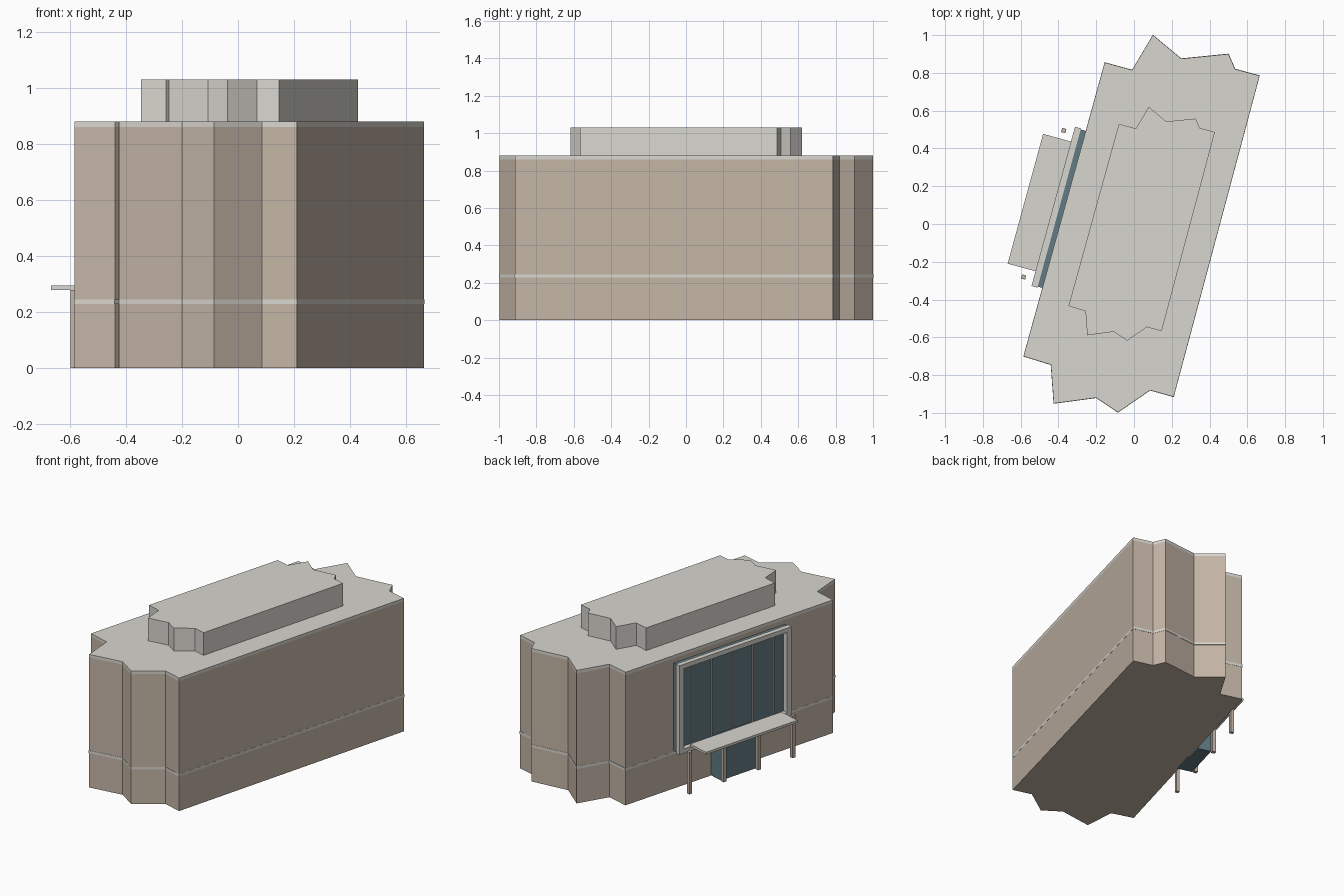
import bpy, bmesh, math
from mathutils import Vector, Matrix

if "Cube" in bpy.data.objects:
    bpy.data.objects.remove(bpy.data.objects["Cube"])


def material(name, rgb):
    m = bpy.data.materials.new(name)
    m.diffuse_color = (*rgb, 1)
    m.use_nodes = True
    m.node_tree.nodes["Principled BSDF"].inputs["Base Color"].default_value = m.diffuse_color
    return m


WALL = material("wall_tan", (0.55, 0.46, 0.38))
TRIM = material("pale_trim", (0.69, 0.67, 0.62))
GLASS = material("blue_glass", (0.12, 0.20, 0.23))

# Zigzag-ended footprint shared by the walls, bands and roof block
PLAN = [(-.585, -.70), (-.44, -.745), (-.425, -.95), (-.20, -.92), (-.085, -.997),
        (.085, -.88), (.21, -.915), (.665, .785), (.535, .82), (.50, .90),
        (.25, .875), (.10, 1.0), (-.01, .815), (-.155, .855)]


def add_object(name, bm, mat):
    bmesh.ops.recalc_face_normals(bm, faces=bm.faces)
    me = bpy.data.meshes.new(name)
    bm.to_mesh(me)
    bm.free()
    me.materials.append(mat)
    ob = bpy.data.objects.new(name, me)
    bpy.context.collection.objects.link(ob)
    return ob


def slab(name, z0, z1, mat, scale=1.0, dx=0.0):
    """Extrude the footprint between two heights."""
    bm = bmesh.new()
    face = bm.faces.new([bm.verts.new((x * scale + dx, y * scale, z0)) for x, y in PLAN])
    ext = bmesh.ops.extrude_face_region(bm, geom=[face], use_keep_orig=True)
    top = [g for g in ext["geom"] if isinstance(g, bmesh.types.BMVert)]
    bmesh.ops.translate(bm, verts=top, vec=(0, 0, z1 - z0))
    return add_object(name, bm, mat)


# Facade frame: s runs along the long wall, t points out of it
ANGLE = math.radians(-15.3)
FACADE = Matrix.Rotation(ANGLE, 4, 'Z')
MID = -0.023


def box(name, s0, s1, t0, t1, z0, z1, mat):
    """Box in facade coordinates; s is measured from the entrance axis."""
    bm = bmesh.new()
    bmesh.ops.create_cube(bm, size=1)
    size = Vector((t1 - t0, s1 - s0, z1 - z0))
    mid = Vector((-(t0 + t1) / 2, MID + (s0 + s1) / 2, (z0 + z1) / 2))
    bm.transform(FACADE @ Matrix.Translation(mid) @ Matrix.Diagonal((*size, 1)))
    return add_object(name, bm, mat)


# Building mass
slab("main_walls", 0, .86, WALL)
slab("roof_slab", .86, .88, TRIM)
slab("floor_band", .228, .245, TRIM, 1.002)
slab("roof_block", .88, 1.03, TRIM, .62, .016)

# Large window with surrounding frame
box("window_glass", -.431, .431, .365, .404, .25, .83, GLASS)
H, W = .437, .035
for side, s in (("left", -H), ("right", H - W)):
    box("frame_" + side, s, s + W, .404, .437, .245, .835, TRIM)
box("frame_bottom", -H + W, H - W, .404, .437, .245, .275, TRIM)
box("frame_top", -H + W, H - W, .404, .437, .805, .835, TRIM)
for i in range(-2, 3):
    box("mullion", i * .16 - .003, i * .16 + .003, .402, .412, .275, .805, TRIM)

# Entrance: glazed porch, canopy and posts
box("entrance_porch", -.14, .14, .365, .47, 0, .278, GLASS)
box("canopy", -.356, .356, .437, .59, .278, .294, TRIM)
for i in (-3, -1, 1, 3):
    s = i * .134
    box("canopy_post", s - .0115, s + .0115, .478, .501, 0, .278, WALL)
